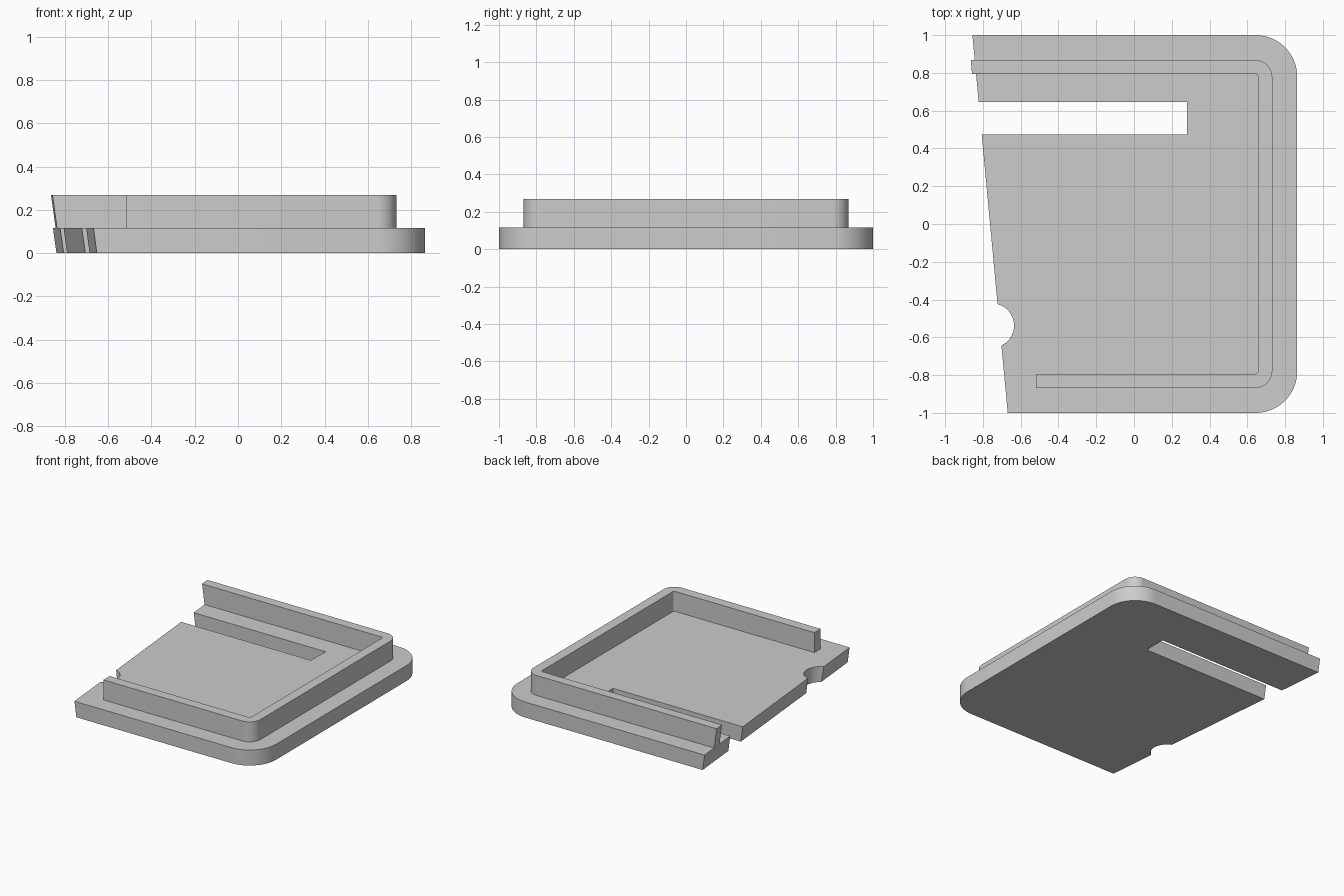
import bpy, bmesh, math

if "Cube" in bpy.data.objects:
    bpy.data.objects.remove(bpy.data.objects["Cube"])

BASE_TOP, WALL_TOP = 0.117, 0.268

grey = bpy.data.materials.new("plain grey")
grey.diffuse_color = (0.604, 0.604, 0.604, 1)
grey.use_nodes = True
grey.node_tree.nodes["Principled BSDF"].inputs["Base Color"].default_value = grey.diffuse_color


def cut_x(y, z):
    """Slanted, leaning plane that trims the left side."""
    return -0.762 - 0.0935 * y - 0.14 * (z - BASE_TOP)


def arc(cx, cy, r, a0, a1, n=16):
    return [(cx + r * math.cos(a0 + (a1 - a0) * i / n),
             cy + r * math.sin(a0 + (a1 - a0) * i / n)) for i in range(n + 1)]


def corner(x, y, r, top):
    """Rounded right-hand corner, counter-clockwise."""
    if top:
        return arc(x - r, y - r, r, 0, math.pi / 2)
    return arc(x - r, y + r, r, -math.pi / 2, 0)


def notch(z, cx=-0.753, cy=-0.538, r=0.118):
    """Finger notch arc, from the upper to the lower crossing with the cut."""
    def crossing(sign):
        a = sign * math.pi / 2
        for _ in range(30):
            y = cy + r * math.sin(a)
            a = sign * math.acos((cut_x(y, z) - cx) / r)
        return a
    return arc(cx, cy, r, crossing(1), crossing(-1), 24)


def base_outline(z):
    def left(y):
        return (cut_x(y, z), y)
    return ([left(-1)] + corner(0.864, -1, 0.22, False) + corner(0.864, 1, 0.22, True)
            + [left(1), left(0.645), (0.28, 0.645), (0.28, 0.473), left(0.473)]
            + notch(z))


def wall_outline(z):
    outer = corner(0.732, -0.868, 0.09, False) + corner(0.732, 0.868, 0.09, True)
    inner = corner(0.657, -0.793, 0.015, False) + corner(0.657, 0.795, 0.015, True)
    return ([(-0.518, -0.868)] + outer
            + [(cut_x(0.868, z), 0.868), (cut_x(0.795, z), 0.795)]
            + inner[::-1] + [(-0.518, -0.793)])


def solid(name, outline, z0, z1, strip=False):
    """Loft a profile between two heights; cap it whole or as a ribbon of quads."""
    bm = bmesh.new()
    low, high = [[bm.verts.new((x, y, z)) for x, y in outline(z)] for z in (z0, z1)]
    n = len(low)
    for i in range(n):
        j = (i + 1) % n
        bm.faces.new((low[i], low[j], high[j], high[i]))
    if strip:
        for ring in (low, high):
            for i in range(n // 2 - 1):
                bm.faces.new((ring[i], ring[i + 1], ring[n - 2 - i], ring[n - 1 - i]))
    else:
        caps = [bm.faces.new(low[::-1]), bm.faces.new(high)]
        bm.normal_update()
        bmesh.ops.triangulate(bm, faces=caps)
    bmesh.ops.recalc_face_normals(bm, faces=bm.faces)
    mesh = bpy.data.meshes.new(name)
    bm.to_mesh(mesh)
    bm.free()
    mesh.materials.append(grey)
    obj = bpy.data.objects.new(name, mesh)
    bpy.context.collection.objects.link(obj)
    bpy.ops.object.select_all(action='DESELECT')
    obj.select_set(True)
    bpy.context.view_layer.objects.active = obj
    bpy.ops.object.shade_smooth_by_angle(angle=math.radians(30))


# Flat plate with slot and finger notch
solid("base_plate", base_outline, 0, BASE_TOP)
# Raised rim around three sides
solid("rim_wall", wall_outline, BASE_TOP, WALL_TOP, strip=True)
